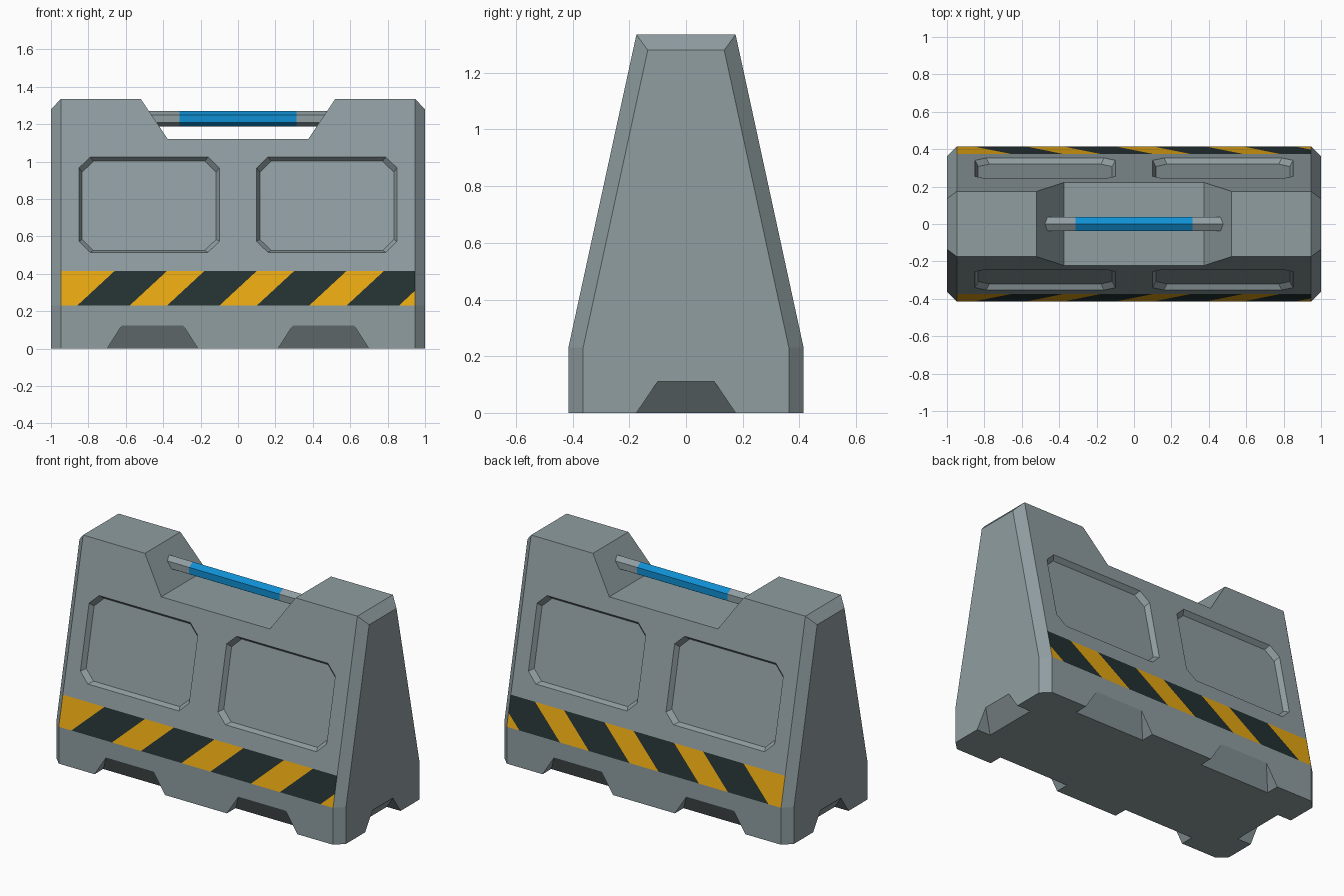
import bpy, bmesh, math
from mathutils import Vector

if "Cube" in bpy.data.objects:
    bpy.data.objects.remove(bpy.data.objects["Cube"])


def material(name, rgb):
    m = bpy.data.materials.new(name)
    m.diffuse_color = (*rgb, 1)
    m.use_nodes = True
    m.node_tree.nodes["Principled BSDF"].inputs["Base Color"].default_value = m.diffuse_color
    return m


GREY = material("concrete_grey", (0.275, 0.337, 0.352))
DARK = material("stripe_dark", (0.018, 0.031, 0.032))
YELLOW = material("stripe_yellow", (0.80, 0.39, 0.006))
BLUE = material("handle_blue", (0.005, 0.275, 0.65))


def finish(name, bm, mats):
    bmesh.ops.recalc_face_normals(bm, faces=bm.faces[:])
    me = bpy.data.meshes.new(name)
    bm.to_mesh(me)
    bm.free()
    for m in mats:
        me.materials.append(m)
    ob = bpy.data.objects.new(name, me)
    bpy.context.scene.collection.objects.link(ob)
    return ob


def loft(bm, rings):
    """Skin equal-length closed rings of points and cap both ends."""
    vs = [[bm.verts.new(p) for p in r] for r in rings]
    n = len(vs[0])
    for a, b in zip(vs, vs[1:]):
        for i in range(n):
            j = (i + 1) % n
            bm.faces.new((a[i], a[j], b[j], b[i]))
    bm.faces.new(vs[0])
    bm.faces.new(vs[-1])


# Body: tapered block with chamfered ends
KINK, BAND, TOP = 0.23, 0.415, 1.335
TAN = 0.2172
MID = 0.947


def section(x, base, top):
    half = [(base, 0), (base, KINK), (base - TAN * (BAND - KINK), BAND),
            (base - TAN * (top - KINK), top)]
    return [(x, -y, z) for y, z in half] + [(x, y, z) for y, z in reversed(half)]


bm = bmesh.new()
loft(bm, [section(-1, 0.363, 1.28), section(-MID, 0.415, TOP),
          section(MID, 0.415, TOP), section(1, 0.363, 1.28)])
bmesh.ops.recalc_face_normals(bm, faces=bm.faces[:])

# Hazard band: slice the band faces diagonally, then colour by position
PITCH, HALF, LEAN = 0.48, 0.10, 0.2 / (BAND - KINK)


def band_faces():
    out = []
    for f in bm.faces:
        c = f.calc_center_median()
        if abs(f.normal.y) > 0.9 and KINK < c.z < BAND and abs(c.x) < MID:
            out.append(f)
    return out


for k in range(-3, 3):
    for side in (-HALF, HALF):
        faces = band_faces()
        geom = set(faces)
        for f in faces:
            geom.update(f.edges)
            geom.update(f.verts)
        bmesh.ops.bisect_plane(bm, geom=list(geom), dist=1e-5,
                               plane_co=(k * PITCH + side, 0, KINK),
                               plane_no=(1, 0, -LEAN))
bm.normal_update()
for f in band_faces():
    c = f.calc_center_bounds()
    s = c.x - (c.z - KINK) * LEAN
    s = (s + PITCH / 2) % PITCH - PITCH / 2
    f.material_index = 2 if abs(s) < HALF else 1
body = finish("barrier_body", bm, [GREY, DARK, YELLOW])

# Cutters, each a convex hull
cut = bmesh.new()


def hull(points):
    vs = [cut.verts.new(p) for p in points]
    res = bmesh.ops.convex_hull(cut, input=vs)
    faces = [g for g in res["geom"] if isinstance(g, bmesh.types.BMFace)]
    edges = list({e for f in faces for e in f.edges})
    bmesh.ops.dissolve_limit(cut, angle_limit=0.01, verts=vs, edges=edges)


# Top grip notch
slope = (0.52 - 0.375) / (TOP - 1.12)
hull([(sx * (0.375 + slope * (z - 1.12)), y, z)
      for sx in (-1, 1) for y in (-0.5, 0.5) for z in (1.12, 1.45)])


# Recessed side panels
def panel(cx, sy):
    cz, depth, inset = 0.77, 0.03, 0.017
    n = Vector((0, sy, TAN)).normalized()
    v = Vector((0, -sy * TAN, 1)).normalized()
    o = Vector((cx, sy * (0.415 - TAN * (cz - KINK)), cz))
    pts = []
    for t in (-1, 1):
        i = -inset * t
        w, h, c = 0.375 - inset * (t < 0), 0.261 - inset * (t < 0), 0.07
        if t > 0:
            w, h = w + inset, h + inset
        c -= 0.586 * i * -1 if t > 0 else 0.586 * inset
        for sx in (-1, 1):
            for sv in (-1, 1):
                for a, b in ((w - c, h), (w, h - c)):
                    pts.append(o + n * depth * t + Vector((sx * a, 0, 0)) + v * (sv * b))
    hull(pts)


# Foot wedges: cut slopes from the wall down to the ground
def wedge(mid, out, side, w0, w1, h, d):
    mid, out, side = Vector(mid), Vector(out), Vector(side)
    e = 0.03

    def width(z):
        return w0 - (w0 - w1) * z / h
    pts = []
    for t, z in ((-e * d / h, -e), (1.3 * d, -e), (1.3 * d, 1.3 * h)):
        for s in (-1, 1):
            pts.append(mid + out * (t - d) + side * (s * width(z)) + Vector((0, 0, z)))
    hull(pts)


for s in (-1, 1):
    wedge((s, 0, 0), (s, 0, 0), (0, 1, 0), 0.175, 0.10, 0.11, 0.095)
    for cx in (-0.457, 0.457):
        wedge((cx, s * 0.415, 0), (0, s, 0), (1, 0, 0), 0.243, 0.163, 0.125, 0.085)
    for cx in (-0.475, 0.475):
        panel(cx, s)

cutter = finish("cutter", cut, [GREY])
cutter.hide_render = True
mod = body.modifiers.new("cuts", "BOOLEAN")
mod.operation = "DIFFERENCE"
mod.solver = "EXACT"
mod.object = cutter
bpy.context.view_layer.objects.active = body
bpy.ops.object.modifier_apply(modifier=mod.name)
bpy.data.objects.remove(cutter)

# Handle: hexagonal bar with a blue grip in the middle
bm = bmesh.new()
R, ZC = 0.042, 1.229
loft(bm, [[(x, R * math.sin(i * math.pi / 3), ZC + R * math.cos(i * math.pi / 3))
           for i in range(6)] for x in (-0.49, -0.312, 0.312, 0.49)])
for f in bm.faces:
    if abs(f.calc_center_median().x) < 0.3:
        f.material_index = 1
finish("handle_bar", bm, [GREY, BLUE])
